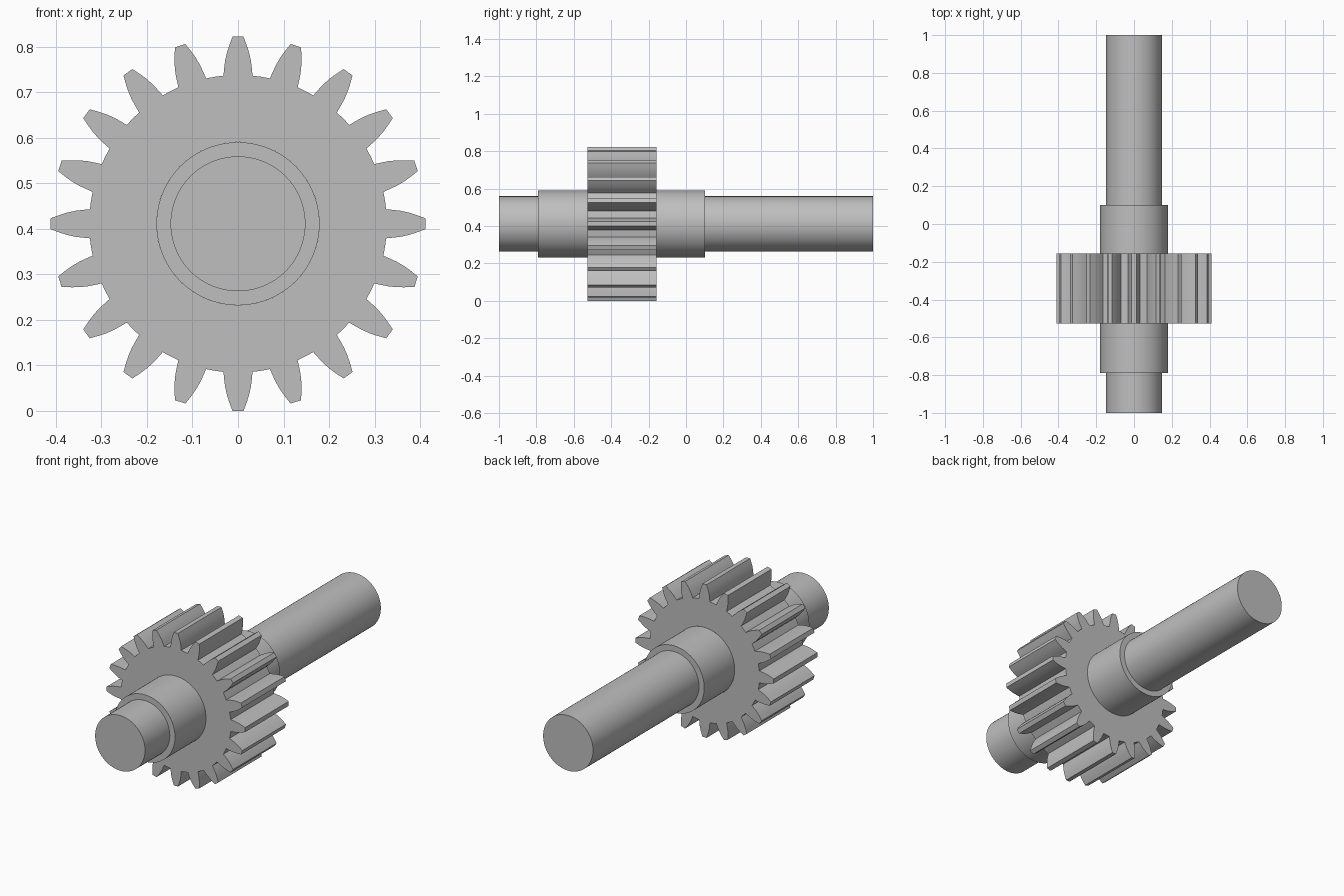
import bpy, bmesh
from math import sin, cos, pi, atan2, hypot
from mathutils import Vector

if "Cube" in bpy.data.objects:
    bpy.data.objects.remove(bpy.data.objects["Cube"])

AXIS_Z = 0.411
TEETH = 20
SHAFT_R, HUB_R = 0.148, 0.179
GEAR_Y0, GEAR_Y1 = -0.527, -0.157
HUB_Y0, HUB_Y1 = -0.79, 0.101

steel = bpy.data.materials.new("grey steel")
steel.diffuse_color = (0.52, 0.52, 0.52, 1)
steel.use_nodes = True
steel.node_tree.nodes["Principled BSDF"].inputs["Base Color"].default_value = steel.diffuse_color


def finish(name, bm):
    bmesh.ops.recalc_face_normals(bm, faces=bm.faces)
    mesh = bpy.data.meshes.new(name)
    bm.to_mesh(mesh)
    bm.free()
    mesh.materials.append(steel)
    obj = bpy.data.objects.new(name, mesh)
    bpy.context.collection.objects.link(obj)
    obj.location.z = AXIS_Z
    bpy.ops.object.select_all(action='DESELECT')
    obj.select_set(True)
    bpy.context.view_layer.objects.active = obj
    bpy.ops.object.shade_smooth_by_angle()


def lathe(name, profile, steps=96):
    """Revolve (radius, y) points about the y axis."""
    bm = bmesh.new()
    verts = [bm.verts.new((r, y, 0)) for r, y in profile]
    edges = [bm.edges.new(pair) for pair in zip(verts, verts[1:])]
    bmesh.ops.spin(bm, geom=verts + edges, cent=(0, 0, 0), axis=(0, 1, 0),
                   angle=2 * pi, steps=steps)
    bmesh.ops.remove_doubles(bm, verts=bm.verts, dist=1e-5)
    finish(name, bm)


# Stepped shaft, either side of the gear
lathe("front_shaft", [(0, -1), (SHAFT_R, -1), (SHAFT_R, HUB_Y0),
                      (HUB_R, HUB_Y0), (HUB_R, GEAR_Y0)])
lathe("back_shaft", [(0, 1), (SHAFT_R, 1), (SHAFT_R, HUB_Y1),
                     (HUB_R, HUB_Y1), (HUB_R, GEAR_Y1)])

# Gear outline as (angle, radius): curved flank mirrored, then a root arc
flank = [(0.032, 0.325), (0.0305, 0.34), (0.0285, 0.357),
         (0.0245, 0.375), (0.0195, 0.391), (0.012, 0.411)]
half = [(atan2(w, h), hypot(w, h)) for w, h in flank]
tooth = [(-a, r) for a, r in half] + [(a, r) for a, r in reversed(half)]
tooth.append((pi / TEETH, half[0][1]))
outline = [(a + i * 2 * pi / TEETH, r) for i in range(TEETH) for a, r in tooth]

bm = bmesh.new()


def ring(points, y):
    return [bm.verts.new((r * sin(a), y, r * cos(a))) for a, r in points]


# Annular end faces joined by the toothed rim
bore = [(a, HUB_R) for a, r in outline]
loops = [ring(bore, GEAR_Y0), ring(outline, GEAR_Y0),
         ring(outline, GEAR_Y1), ring(bore, GEAR_Y1)]
n = len(outline)
for lo, hi in zip(loops, loops[1:]):
    for i in range(n):
        j = (i + 1) % n
        bm.faces.new((lo[i], lo[j], hi[j], hi[i]))
finish("gear", bm)
